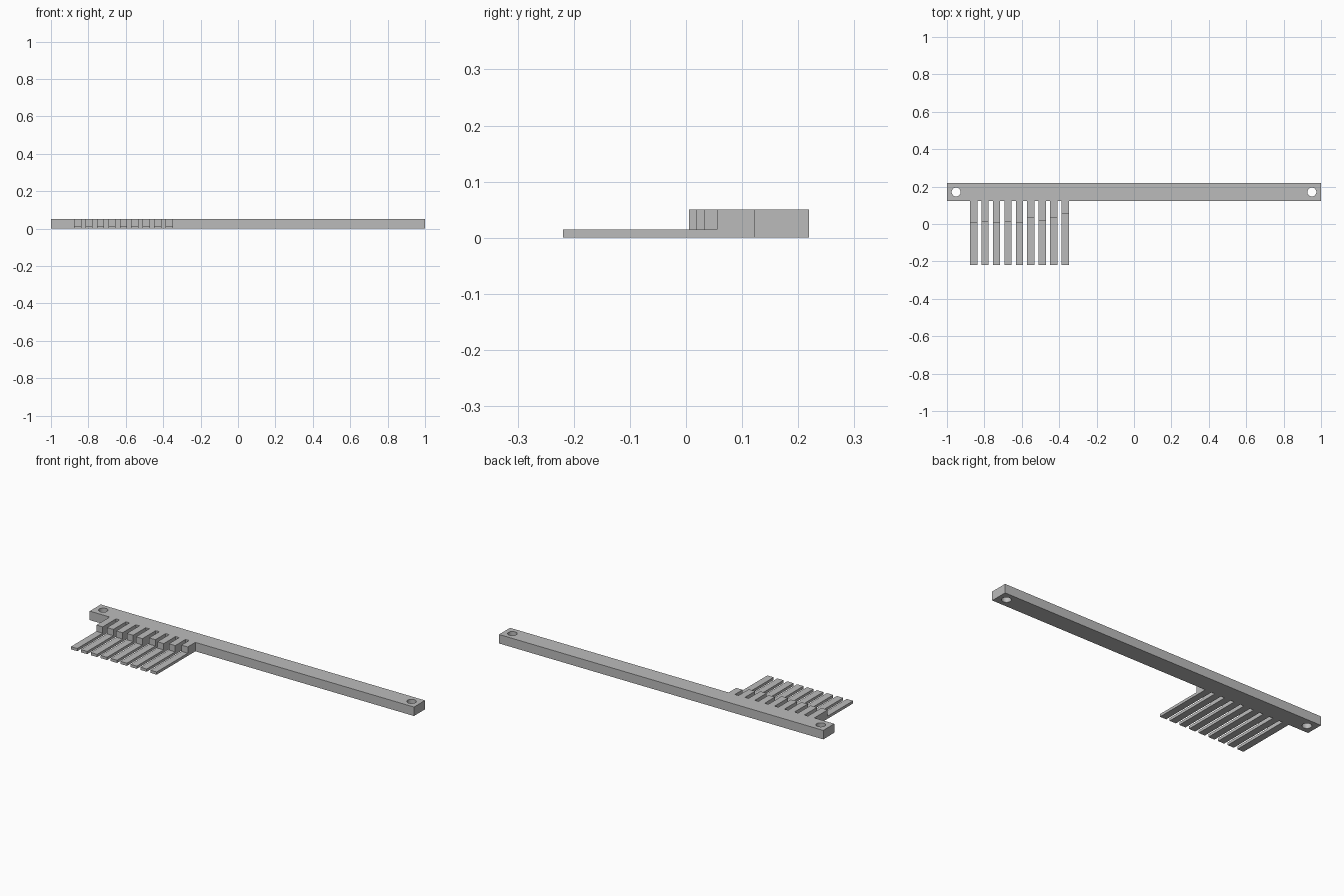
import bpy
import bmesh

cube = bpy.data.objects.get("Cube")
if cube:
    bpy.data.objects.remove(cube, do_unlink=True)

grey = bpy.data.materials.new("plain grey")
grey.use_nodes = True
grey.diffuse_color = (0.5, 0.5, 0.5, 1)
grey.node_tree.nodes["Principled BSDF"].inputs["Base Color"].default_value = (0.5, 0.5, 0.5, 1)

BACK, BAR_FRONT, TIP = 0.219, 0.122, -0.219
HEIGHT, BLADE = 0.05, 0.015


def extrude_profile(name, points, offset):
    """Extrude a closed outline along an offset into a solid part."""
    bm = bmesh.new()
    face = bm.faces.new([bm.verts.new(p) for p in points])
    new = bmesh.ops.extrude_face_region(bm, geom=[face])["geom"]
    bmesh.ops.translate(bm, vec=offset, verts=[v for v in new if isinstance(v, bmesh.types.BMVert)])
    bmesh.ops.recalc_face_normals(bm, faces=bm.faces)
    mesh = bpy.data.meshes.new(name)
    bm.to_mesh(mesh)
    bm.free()
    mesh.materials.append(grey)
    obj = bpy.data.objects.new(name, mesh)
    bpy.context.collection.objects.link(obj)
    return obj


# Long mounting bar
bar = extrude_profile("mounting_bar", [(-1, BAR_FRONT, 0), (1, BAR_FRONT, 0),
                                       (1, BACK, 0), (-1, BACK, 0)], (0, 0, HEIGHT))

# Screw holes through both ends
for side, x in (("right", -0.951), ("left", 0.951)):
    bpy.ops.mesh.primitive_cylinder_add(vertices=32, radius=0.024, depth=0.2,
                                        location=(x, 0.171, HEIGHT / 2))
    cutter = bpy.context.object
    cutter.name = side + "_hole_cutter"
    cutter.data.materials.append(grey)
    cutter.hide_render = True
    cutter.hide_set(True)
    cut = bar.modifiers.new(side + "_hole", 'BOOLEAN')
    cut.object = cutter
    cut.operation = 'DIFFERENCE'
    cut.solver = 'EXACT'

# Comb teeth: thick root stepping down to a thin blade
steps = [0.005, 0.011, 0.005, 0.011, 0.005, 0.032, 0.018, 0.032, 0.055]
for i, step in enumerate(steps):
    x = -0.877 + i * 0.0612
    outline = [(BAR_FRONT, 0), (TIP, 0), (TIP, BLADE), (step, BLADE),
               (step, HEIGHT), (BAR_FRONT, HEIGHT)]
    extrude_profile(f"tooth_{i + 1}", [(x, y, z) for y, z in outline], (0.039, 0, 0))
